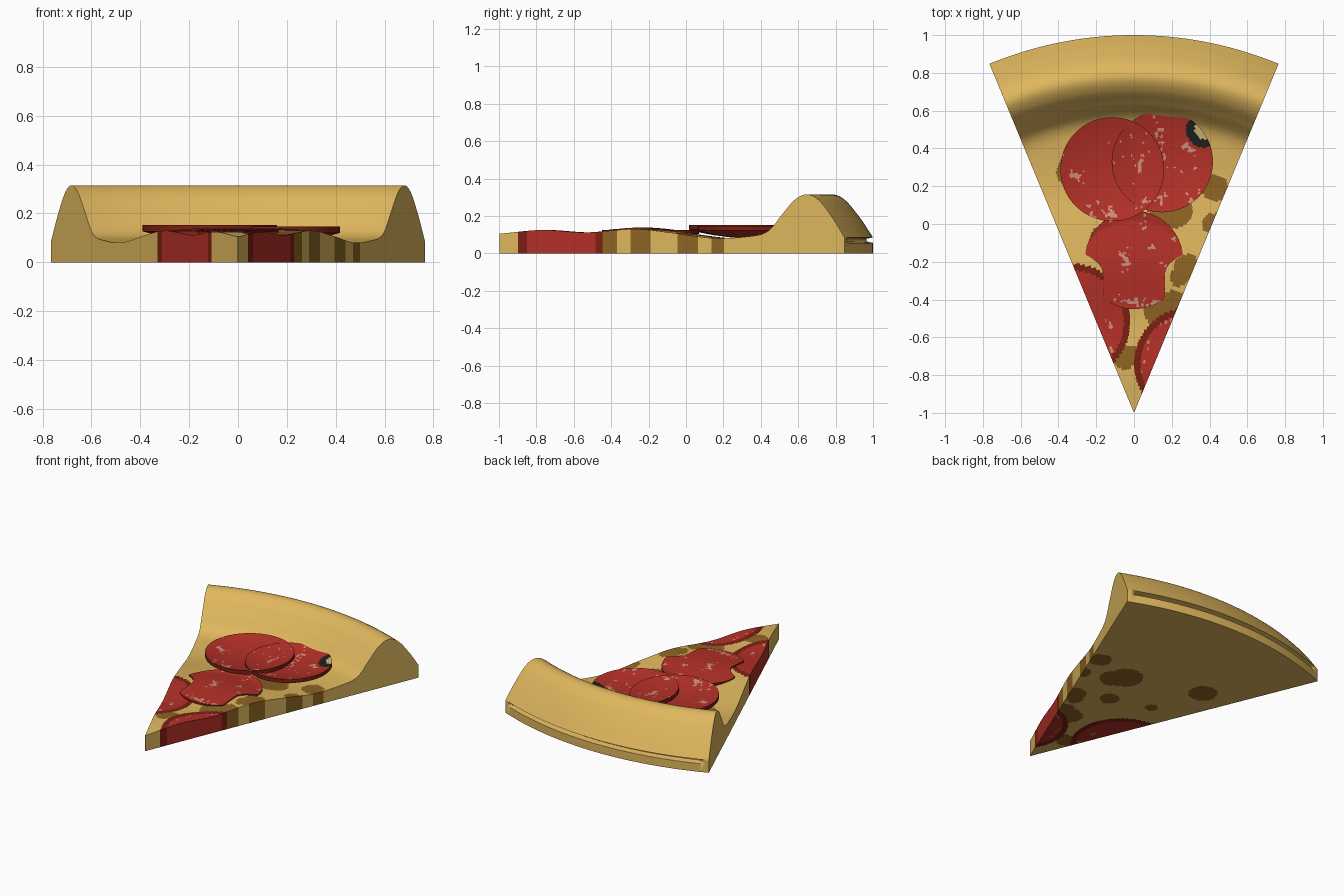
import bpy, bmesh, math
from mathutils import Vector, noise

cube = bpy.data.objects.get("Cube")
if cube:
    bpy.data.objects.remove(cube)

COLOURS = {
    "baked_dough": (0.74, 0.47, 0.11),
    "toasted_brown": (0.27, 0.13, 0.017),
    "salami_red": (0.45, 0.03, 0.02),
    "salami_rind": (0.20, 0.014, 0.006),
    "fat_pink": (0.62, 0.27, 0.20),
    "olive_black": (0.013, 0.015, 0.015),
    "olive_cream": (0.62, 0.47, 0.18),
}
NAMES = list(COLOURS)
DOUGH, BROWN, RED, RIND, PINK, BLACK, CREAM = range(len(NAMES))
MATERIALS = []
for name, rgb in COLOURS.items():
    mat = bpy.data.materials.new(name)
    mat.use_nodes = True
    mat.diffuse_color = (*rgb, 1)
    bsdf = mat.node_tree.nodes["Principled BSDF"]
    bsdf.inputs["Base Color"].default_value = (*rgb, 1)
    bsdf.inputs["Roughness"].default_value = 0.7
    MATERIALS.append(mat)

HALF = math.radians(22.5)
TIP = -1.0


def spline(points, steps):
    """Catmull-Rom curve through 2D points."""
    pts = [Vector(p) for p in points]
    pts = [2 * pts[0] - pts[1]] + pts + [2 * pts[-1] - pts[-2]]
    out = []
    for a, b, c, d in zip(pts, pts[1:], pts[2:], pts[3:]):
        for k in range(steps):
            t = k / steps
            out.append(0.5 * (2 * b + (c - a) * t + (2 * a - 5 * b + 4 * c - d) * t * t
                              + (3 * b - a - 3 * c + d) * t ** 3))
    return out + [pts[-2]]


def bridge(bm, row_a, row_b, closed=False):
    n = len(row_a)
    for i in range(n if closed else n - 1):
        j = (i + 1) % n
        bm.faces.new((row_a[i], row_a[j], row_b[j], row_b[i]))


def finish(bm, name, colour_rule, angle):
    bmesh.ops.recalc_face_normals(bm, faces=bm.faces[:])
    for f in bm.faces:
        f.material_index = colour_rule(f)
    mesh = bpy.data.meshes.new(name)
    bm.to_mesh(mesh)
    bm.free()
    obj = bpy.data.objects.new(name, mesh)
    bpy.context.collection.objects.link(obj)
    for mat in MATERIALS:
        mesh.materials.append(mat)
    bpy.ops.object.select_all(action="DESELECT")
    obj.select_set(True)
    bpy.context.view_layer.objects.active = obj
    bpy.ops.object.shade_smooth_by_angle(angle=math.radians(angle))
    return obj


def fat_fleck(x, y, seed):
    coarse = noise.noise(Vector((x * 11, y * 11, seed)))
    fine = noise.noise(Vector((x * 45, y * 45, seed + 5)))
    return coarse + 0.7 * fine > 0.56


def inside(x, y, cx, cy, r):
    return math.hypot(x - cx, y - cy) < r


# Slice body: radial top profile swept around the tip
PROFILE = spline([(0.004, 0.105), (0.25, 0.125), (0.5, 0.112), (0.78, 0.13), (1.0, 0.11),
                  (1.23, 0.082), (1.42, 0.088), (1.55, 0.115), (1.64, 0.21), (1.71, 0.285),
                  (1.78, 0.315), (1.85, 0.285), (1.93, 0.19), (2.0, 0.085)], 14)
SALAMI_CUTS = [(-0.33, -0.52, 0.31), (0.30, -0.74, 0.30)]
BROWN_SPOTS = [(0.28, -0.23, 0.07), (0.24, -0.28, 0.05), (0.42, 0.0, 0.06), (0.43, 0.19, 0.07),
               (0.13, -0.46, 0.08), (0.21, -0.41, 0.06), (-0.05, -0.71, 0.06), (-0.02, -0.68, 0.04),
               (0.17, 0.12, 0.11), (0.22, 0.07, 0.09), (-0.32, 0.28, 0.09),
               (0.08, -0.14, 0.06), (-0.19, -0.06, 0.04)]


def body_height(x, y):
    r = math.hypot(x, y - TIP)
    return min(PROFILE, key=lambda p: abs(p.x - r)).y


def body_colour(face):
    x, y, _ = face.calc_center_median()
    for cx, cy, r in SALAMI_CUTS:
        if inside(x, y, cx, cy, r - 0.035):
            return PINK if fat_fleck(x, y, 2) else RED
        if inside(x, y, cx, cy, r):
            return RIND
    return BROWN if any(inside(x, y, *s) for s in BROWN_SPOTS) else DOUGH


def build_body():
    bm = bmesh.new()
    angles = [HALF * (2 * i / 110 - 1) for i in range(111)]

    def arc(r, z, groove=0.0):
        row = []
        for a in angles:
            # the rear groove fades out before the corners
            fade = min(1, max(0, (HALF * 0.96 - abs(a)) / 0.02))
            rr = r - groove * fade
            row.append(bm.verts.new((rr * math.sin(a), TIP + rr * math.cos(a), z)))
        return row

    top = [arc(p.x, p.y) for p in PROFILE]
    base = [arc(p.x, 0) for p in PROFILE]
    for rows in (top, base):
        for a, b in zip(rows, rows[1:]):
            bridge(bm, a, b)
    for side in (0, -1):
        bridge(bm, [r[side] for r in top], [r[side] for r in base])
    bridge(bm, top[0], base[0])
    # rear groove and lip
    rear = [top[-1], arc(2.0, 0.078, 0.035), arc(2.0, 0.064, 0.035), arc(2.0, 0.056), base[-1]]
    for a, b in zip(rear, rear[1:]):
        bridge(bm, a, b)
    finish(bm, "slice_body", body_colour, 40)


# Cupped salami rounds lying on the slice
def build_round(name, cx, cy, radius, rim_z, depth, thick, olive=None, waist=None):
    bm = bmesh.new()
    rings, segments = 30, 120

    def ring(k, drop):
        row = []
        for i in range(segments):
            a = math.tau * i / segments
            rho = radius * max(k, 0.02) / rings
            x, y = rho * math.cos(a), rho * math.sin(a)
            z = rim_z - depth * (1 - (rho / radius) ** 2)
            if waist:
                # lower half narrows and lies flush with the dough
                t = min(1, max(0, (0.03 - y) / 0.10))
                limit = radius + (waist - radius) * t * (2 - t)
                x *= min(1, limit / math.sqrt(max(radius ** 2 - y * y, limit ** 2)))
                z = max(z, body_height(cx + x, cy + y) + 0.008)
            row.append(bm.verts.new((cx + x, cy + y, z - drop)))
        return row

    top = [ring(k, 0) for k in range(rings + 1)]
    under = [ring(k, thick) for k in range(rings + 1)]
    for rows in (top, under):
        for a, b in zip(rows, rows[1:]):
            bridge(bm, a, b, True)
        bm.faces.new(rows[0])
    bridge(bm, top[-1], under[-1], True)

    def colour(face):
        x, y, _ = face.calc_center_median()
        if abs(face.normal.z) < 0.5:
            return RIND
        if olive and face.normal.z > 0:
            if inside(x, y, *olive, 0.05):
                return CREAM
            if inside(x, y, *olive, 0.095):
                return BLACK
        return PINK if fat_fleck(x, y, cx * 7) else RED

    finish(bm, name, colour, 40)


build_body()
build_round("salami_round_left", -0.115, 0.29, 0.275, 0.152, 0.04, 0.025)
build_round("salami_round_right", 0.15, 0.33, 0.268, 0.146, 0.04, 0.025, olive=(0.37, 0.5))
build_round("salami_round_front", 0.0, -0.19, 0.26, 0.125, 0.025, 0.02, waist=0.165)
